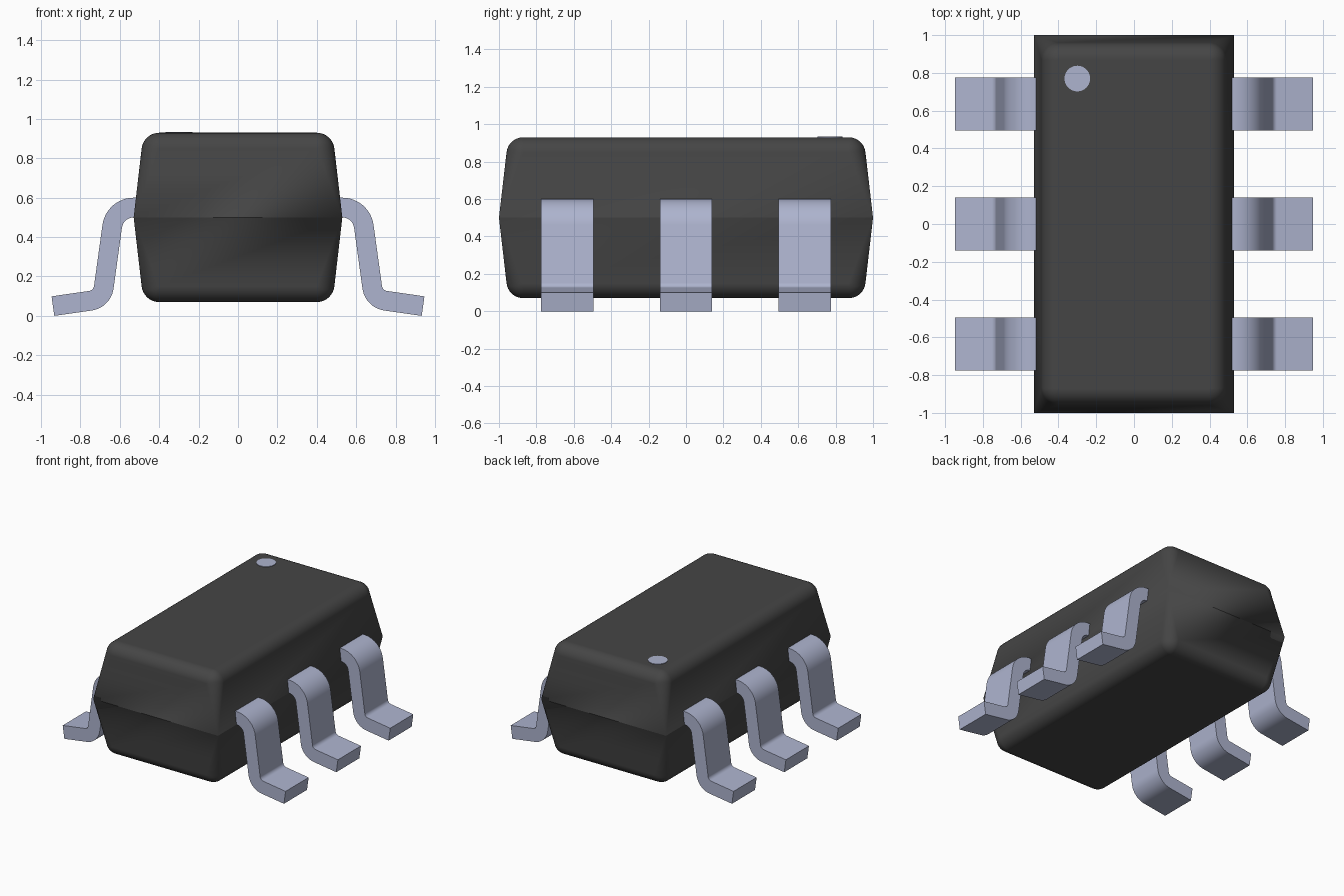
import bpy, bmesh
from math import sin, cos, radians

cube = bpy.data.objects.get("Cube")
if cube:
    bpy.data.objects.remove(cube)


def material(name, rgb, metallic=0.0):
    m = bpy.data.materials.new(name)
    m.use_nodes = True
    m.diffuse_color = (*rgb, 1)
    bsdf = m.node_tree.nodes["Principled BSDF"]
    bsdf.inputs["Base Color"].default_value = (*rgb, 1)
    bsdf.inputs["Roughness"].default_value = 0.6
    return m


DARK = material("dark grey plastic", (0.06, 0.06, 0.06))
METAL = material("pale blue metal", (0.42, 0.455, 0.62))


def finish(bm, name, mat, angle):
    """Turn a bmesh into an object with smooth curves and crisp edges."""
    bmesh.ops.recalc_face_normals(bm, faces=bm.faces)
    mesh = bpy.data.meshes.new(name)
    bm.to_mesh(mesh)
    bm.free()
    mesh.materials.append(mat)
    ob = bpy.data.objects.new(name, mesh)
    bpy.context.collection.objects.link(ob)
    bpy.ops.object.select_all(action='DESELECT')
    ob.select_set(True)
    bpy.context.view_layer.objects.active = ob
    bpy.ops.object.shade_smooth_by_angle(angle=radians(angle))
    mod = ob.modifiers.new("Flat sides", 'WEIGHTED_NORMAL')
    mod.keep_sharp = True
    return ob


def arc(cx, cz, r, start, end, steps):
    angles = [radians(start + (end - start) * i / steps) for i in range(steps + 1)]
    return [(cx + r * cos(a), cz + r * sin(a)) for a in angles]


# Body: sharp waist, tapering to rounded top and bottom rims
MID, R, STEPS, DRAFT = 0.5, 0.09, 8, 6.6


def ring(bm, hx, hy, r, z):
    """Rounded rectangle; hx and hy locate the corner centres."""
    verts = []
    for q, (sx, sy) in enumerate([(1, 1), (-1, 1), (-1, -1), (1, -1)]):
        for x, y in arc(sx * hx, sy * hy, r, 90 * q, 90 * q + 90, STEPS):
            verts.append(bm.verts.new((x, y, z)))
    return verts


bm = bmesh.new()
rim = arc(0, 0.34, R, DRAFT, 90, STEPS)
levels = [(0.40, 0.87, x, MID - z) for x, z in reversed(rim)]
levels += [(0.53, 1.0, 0, MID)]
levels += [(0.40, 0.87, x, MID + z) for x, z in rim]
rings = [ring(bm, *level) for level in levels]
for low, high in zip(rings, rings[1:]):
    n = len(low)
    for i in range(n):
        j = (i + 1) % n
        bm.faces.new((low[i], low[j], high[j], high[i]))
bm.faces.new(rings[0][::-1])
bm.faces.new(rings[-1])
bmesh.ops.remove_doubles(bm, verts=bm.verts, dist=1e-4)
bmesh.ops.dissolve_degenerate(bm, dist=1e-5, edges=bm.edges)
finish(bm, "body", DARK, 12)

# Marker dot on the top
bm = bmesh.new()
bmesh.ops.create_cone(bm, cap_ends=True, segments=40, radius1=0.068,
                      radius2=0.068, depth=0.008)
bmesh.ops.translate(bm, verts=bm.verts, vec=(-0.30, 0.77, 0.93))
finish(bm, "marker_dot", METAL, 30)

# Bent leads: shoulder arc, sloping leg, heel arc, tilted foot
TILT = 8
upper, lower = (0.53, 0.44), (0.761, 0.156)
end_in, end_out = (0.947, 0.099), (0.933, 0.0)
profile = [(0.45, 0.60)] + arc(*upper, 0.16, 90, TILT, 12)
profile += arc(*lower, 0.03, 180 + TILT, 270 - TILT, 8) + [end_in, end_out]
profile += arc(*lower, 0.13, 270 - TILT, 180 + TILT, 12)
profile += arc(*upper, 0.06, TILT, 90, 8) + [(0.45, 0.50)]


def lead(name, side, y):
    bm = bmesh.new()
    face = bm.faces.new([bm.verts.new((side * x, y - 0.14, z)) for x, z in profile])
    out = bmesh.ops.extrude_face_region(bm, geom=[face])
    moved = [g for g in out["geom"] if isinstance(g, bmesh.types.BMVert)]
    bmesh.ops.translate(bm, verts=moved, vec=(0, 0.28, 0))
    finish(bm, name, METAL, 30)


for side, side_name in ((1, "left"), (-1, "right")):
    for y, place in ((-0.635, "front"), (0, "middle"), (0.635, "back")):
        lead(f"{side_name}_{place}_lead", side, y)
